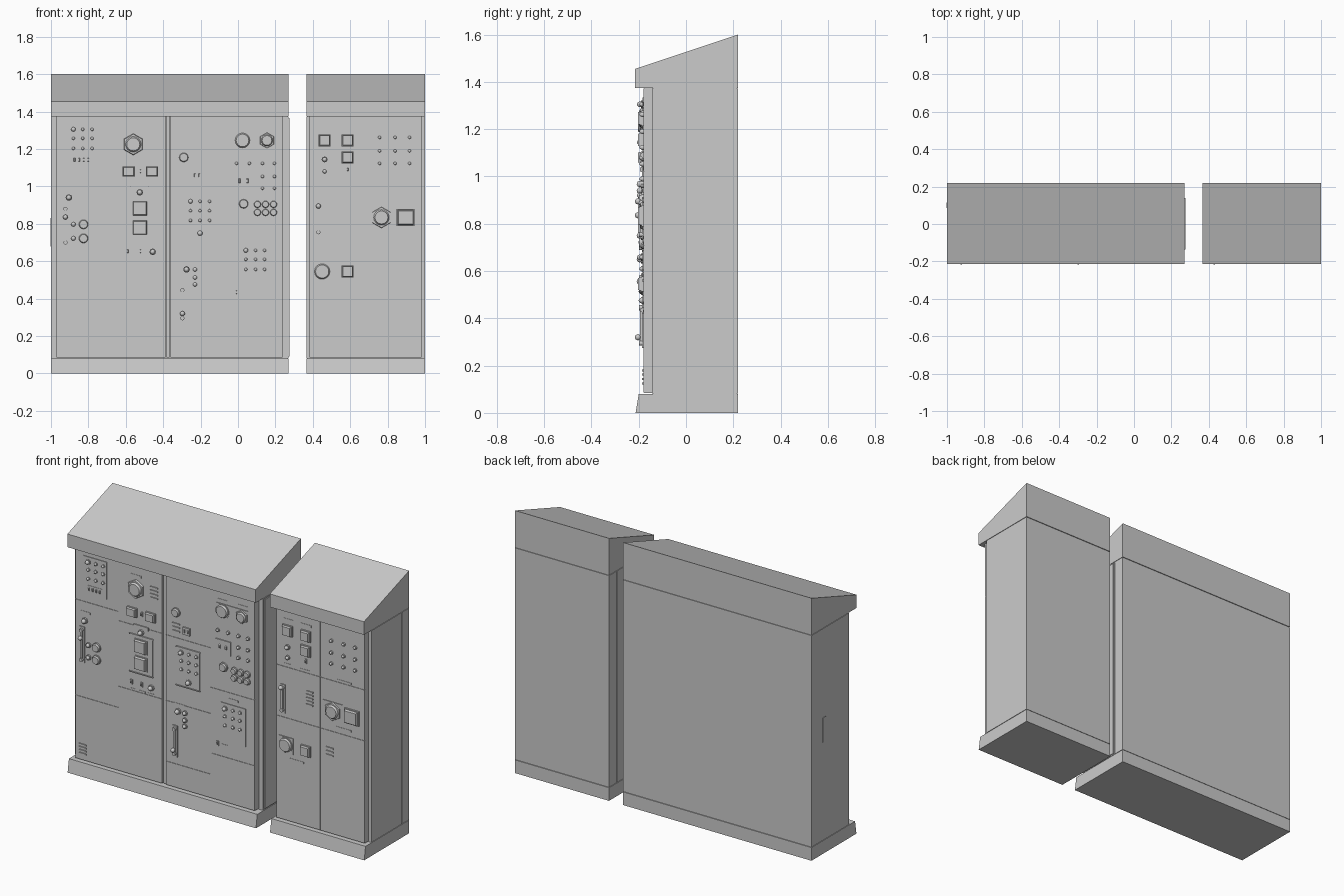
import bpy, bmesh, math
from mathutils import Matrix, Vector

if "Cube" in bpy.data.objects:
    bpy.data.objects.remove(bpy.data.objects["Cube"])

F = -0.18            # front plane of the doors
parts = {}           # part name -> bmesh


def bm_of(name):
    return parts.setdefault(name, bmesh.new())


def box(name, x0, x1, y0, y1, z0, z1, taper=1.0):
    """Axis-aligned box; taper shrinks its front (-y) face."""
    cx, cz = (x0 + x1) / 2, (z0 + z1) / 2
    m = Matrix.Translation((cx, (y0 + y1) / 2, cz)) @ Matrix.Diagonal((x1 - x0, y1 - y0, z1 - z0, 1))
    vs = bmesh.ops.create_cube(bm_of(name), size=1, matrix=m)["verts"]
    for v in vs:
        if v.co.y < (y0 + y1) / 2:
            v.co.x = cx + (v.co.x - cx) * taper
            v.co.z = cz + (v.co.z - cz) * taper


def disc(name, x, z, r, d0, d1, r2=None, n=16):
    """Cylinder or cone standing out of the door from depth d0 to d1."""
    m = Matrix.Translation((x, F - (d0 + d1) / 2, z)) @ Matrix.Rotation(math.pi / 2, 4, 'X')
    bmesh.ops.create_cone(bm_of(name), cap_ends=True, segments=n, radius1=r,
                          radius2=r if r2 is None else r2, depth=d1 - d0, matrix=m)


def ball(name, x, z, r, d):
    bmesh.ops.create_uvsphere(bm_of(name), u_segments=16, v_segments=8, radius=r,
                              matrix=Matrix.Translation((x, F - d, z)))


def extrude(name, profile, x0, x1):
    """Extrude a (y, z) profile along x."""
    bm = bm_of(name)
    f = bm.faces.new([bm.verts.new((x0, y, z)) for y, z in profile])
    g = bmesh.ops.extrude_face_region(bm, geom=[f])["geom"]
    bmesh.ops.translate(bm, vec=(x1 - x0, 0, 0), verts=[v for v in g if isinstance(v, bmesh.types.BMVert)])


# ---- control helpers ----
def plate(p, x0, x1, z0, z1, rails=True):
    box(p + "_plates", x0, x1, F - .004, F + .002, z0, z1)
    if rails:
        for z in (z0, z1):
            box(p + "_plates", x0 - .004, x1 + .004, F - .008, F + .002, z - .003, z + .003)


def label(p, x, z, w=.07, h=.012):
    box(p + "_label_strips", x - w / 2, x + w / 2, F - .002, F + .001, z - h / 2, z + h / 2)


def bars(p, x, z0, z1, n=4, w=.05):
    for i in range(n):
        z = z0 + (z1 - z0) * i / (n - 1)
        box(p + "_vent_bars", x - w / 2, x + w / 2, F - .006, F + .001, z - .004, z + .004)


def button(p, x, z, r=.011):
    disc(p + "_buttons", x, z, r, -.001, .008)
    ball(p + "_buttons", x, z, r * .75, .009)


def lamp(p, x, z, r=.018):
    disc(p + "_lamps", x, z, r, -.001, .01, n=8)
    ball(p + "_lamps", x, z, r * .75, .015)


def dial(p, x, z, r=.028):
    disc(p + "_dials", x, z, r, -.001, .008)
    disc(p + "_dials", x, z, r * .88, .008, .018, r * .75)


def hex_dial(p, x, z, r=.058):
    disc(p + "_hex_dials", x, z, r, -.001, .012, r * .94, n=6)
    disc(p + "_hex_dials", x, z, r * .72, .012, .022, r * .6)


def square(p, x, z, w=.065, h=None):
    a, b = w / 2, (h or w) / 2
    box(p + "_square_buttons", x - a, x + a, F - .009, F + .001, z - b, z + b)
    box(p + "_square_buttons", x - a * .88, x + a * .88, F - .022, F - .009, z - b * .88, z + b * .88, .9)


def switch(p, x, z, w=.014, h=.028):
    box(p + "_switches", x - w / 2, x + w / 2, F - .006, F + .001, z - h / 2, z + h / 2)
    box(p + "_switches", x - w / 4, x + w / 4, F - .014, F - .006, z - h / 4, z + h / 3, .7)


def grid(p, xs, zs, lamp_first=True):
    for z in zs:
        for x in xs:
            if lamp_first and x == xs[0] and z == zs[0]:
                lamp(p, x, z, .016)
            else:
                button(p, x, z)


def lever(p, x, z0, z1, zk):
    box(p + "_lever", x - .017, x + .017, F - .006, F + .001, z0, z1)
    box(p + "_lever", x - .007, x + .007, F - .014, F - .006, z0 + .015, z1 - .015)
    for z in (z0 + .02, z1 - .02):
        disc(p + "_lever", x, z, .011, .006, .018)
    disc(p + "_lever", x, zk, .006, .006, .024)
    ball(p + "_lever", x, zk, .013, .023)


# ---- cabinet shells ----
def cabinet(p, x0, x1):
    extrude(p + "_roof", [(-.215, 1.375), (.22, 1.375), (.22, 1.6), (-.215, 1.455)], x0, x1)
    extrude(p + "_base", [(-.213, 0), (.22, 0), (.22, .08), (-.2, .08)], x0, x1)
    box(p + "_body", x0 + .004, x1 - .004, -.14, .215, .07, 1.38)
    box(p + "_back_panel", x0, x1, .149, .219, .083, 1.372)
    for a, b in ((x0, x0 + .02), (x1 - .02, x1)):
        box(p + "_side_panels", a, b, -.143, .145, .083, 1.372)


def door(p, columns):
    """Door backing with tiles: each column is (x0, x1, seam heights)."""
    box(p, columns[0][0], columns[-1][1], F + .003, -.138, .085, 1.374)
    for x0, x1, seams in columns:
        zs = [.085] + seams + [1.374]
        for a, b in zip(zs, zs[1:]):
            box(p, x0 + .001, x1 - .001, F, F + .005, a + .001, b - .001)


cabinet("wide_cabinet", -1, .27)
cabinet("narrow_cabinet", .365, 1)
door("left_door", [(-.97, -.68, [.47, 1.055]), (-.68, -.387, [.6, 1.0])])
door("middle_door", [(-.36, -.06, [.23, .6, 1.0]), (-.06, .238, [.36, .76])])
door("right_door", [(.383, .68, [.71, 1.02]), (.68, .98, [.71, 1.02])])
box("door_post", -.382, -.366, -.172, -.138, .085, 1.374)
box("wide_cabinet_side_door", .268, .275, -.135, .14, .09, 1.365)
# flush pull on the left side
box("side_pull", -1.003, -.99, .085, .115, .68, .83)

# ---- left door controls ----
p = "left_door"
plate(p, -.915, -.757, 1.107, 1.335, False)
grid(p, (-.88, -.83, -.78), (1.305, 1.257, 1.203))
box(p + "_switches", -.887, -.788, F - .006, F, 1.12, 1.163)
for i in range(4):
    switch(p, -.874 + i * .0245, 1.141, .018, .034)
label(p, -.904, .99)
lamp(p, -.904, .94)
lever(p, -.923, .68, .9, .836)
for z in (.797, .722):
    button(p, -.88, z, .016)
    dial(p, -.826, z)
bars(p, -.92, .125, .18)
label(p, -.56, 1.305)
hex_dial(p, -.56, 1.225)
bars(p, -.438, 1.2, 1.265)
for x in (-.585, -.46):
    square(p, x, 1.08, .066, .055)
switch(p, -.521, 1.08)
box(p + "_label_strips", -.575, -.475, F - .006, F, .99, 1.01)
lamp(p, -.525, .968)
plate(p, -.6, -.447, .716, .945)
for z in (.883, .78):
    square(p, -.525, z, .085)
for x in (-.59, -.521):
    switch(p, x, .652)
lamp(p, -.456, .65)
for x in (-.58, -.521, -.463):
    label(p, x, .608, .045)

# ---- middle door controls ----
p = "middle_door"
dial(p, -.29, 1.155)
bars(p, -.29, 1.04, 1.085, 3)
box(p + "_switches", -.243, -.195, F - .008, F, 1.035, 1.08)
for x in (-.231, -.207):
    switch(p, x, 1.057, .016, .035)
plate(p, -.285, -.13, .716, .95)
grid(p, (-.254, -.203, -.152), (.92, .87, .818))
lamp(p, -.203, .75)
label(p, -.27, .597)
lamp(p, -.275, .556)
for z in (.556, .513, .476):
    button(p, -.23, z, .015)
lever(p, -.297, .275, .465, .32)
plate(p, -.019, .195, 1.19, 1.29, False)
for x in (.024, .155):
    label(p, x, 1.31)
dial(p, .024, 1.246, .045)
hex_dial(p, .155, 1.246, .043)
grid(p, (-.008, .061, .131, .195), (1.123,), False)
grid(p, (.131, .195), (1.053, .99), False)
box(p + "_switches", -.024, .078, F - .006, F, .985, 1.07)
for x in (.008, .05):
    switch(p, x, 1.028, .022, .04)
dial(p, .03, .907)
for x in (.104, .147, .19):
    for z in (.904, .861):
        dial(p, x, z, .021)
label(p, .094, .72)
plate(p, .013, .18, .46, .69, False)
grid(p, (.042, .094, .142), (.658, .61, .556))
switch(p, -.008, .433)
label(p, .037, .43, .045)

# ---- right door controls ----
p = "right_door"
for x in (.463, .586):
    label(p, x, 1.31)
    square(p, x, 1.246)
square(p, .586, 1.155)
lamp(p, .463, 1.144, .016)
button(p, .463, 1.08, .014)
label(p, .463, 1.037, .05)
switch(p, .586, 1.09)
label(p, .58, 1.032)
lever(p, .43, .735, .91, .895)
bars(p, .611, .83, .91, 5, .045)
plate(p, .4, .5, .495, .595, False)
dial(p, .45, .545, .047)
square(p, .586, .545)
label(p, .52, .465, .1)
grid(p, (.757, .84, .917), (1.262, 1.19, 1.123), False)
label(p, .84, 1.032, .1)
plate(p, .7, .832, .775, .89, False)
hex_dial(p, .767, .834)
square(p, .896, .834, .097, .09)
label(p, .84, .743, .1)
bars(p, .746, .56, .605, 3)

# ---- turn every part into an object, smooth only on round edges ----
for name, bm in parts.items():
    bmesh.ops.recalc_face_normals(bm, faces=bm.faces)
    for f in bm.faces:
        f.smooth = True
    for e in bm.edges:
        e.smooth = e.calc_face_angle(3.14) < math.radians(31)
    me = bpy.data.meshes.new(name)
    bm.to_mesh(me)
    bm.free()
    bpy.context.collection.objects.link(bpy.data.objects.new(name, me))
